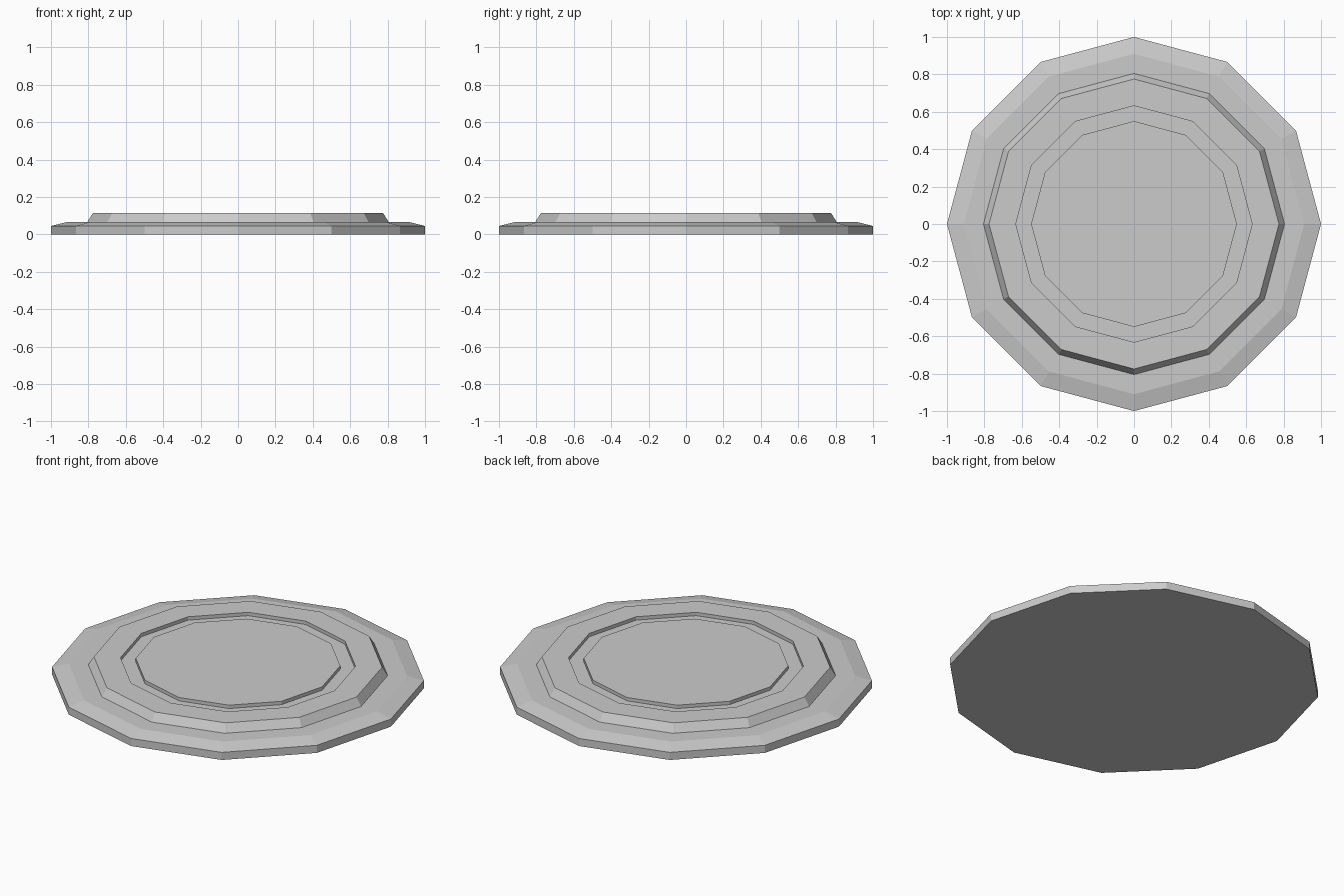
import bpy
import bmesh
from math import cos, sin, tau

SIDES = 12

cube = bpy.data.objects.get("Cube")
if cube:
    bpy.data.objects.remove(cube, do_unlink=True)

grey = bpy.data.materials.new("plain grey")
grey.use_nodes = True
colour = (0.6, 0.6, 0.6, 1)
grey.diffuse_color = colour
grey.node_tree.nodes["Principled BSDF"].inputs["Base Color"].default_value = colour


def lathe(name, profile):
    """Turn a (radius, height) profile into a capped twelve-sided solid."""
    bm = bmesh.new()
    rings = [[bm.verts.new((r * cos(tau * i / SIDES), r * sin(tau * i / SIDES), z))
              for i in range(SIDES)] for r, z in profile]
    for low, high in zip(rings, rings[1:]):
        for i in range(SIDES):
            j = (i + 1) % SIDES
            bm.faces.new((low[i], low[j], high[j], high[i]))
    bm.faces.new(rings[0][::-1])
    bm.faces.new(rings[-1])
    mesh = bpy.data.meshes.new(name)
    bm.to_mesh(mesh)
    bm.free()
    mesh.materials.append(grey)
    obj = bpy.data.objects.new(name, mesh)
    bpy.context.collection.objects.link(obj)
    return obj


# Bevelled base, raised step, and a shallow groove around the centre plate
lathe("stepped_plate", [
    (1.0, 0.0), (1.0, 0.045), (0.91, 0.067),
    (0.805, 0.067), (0.775, 0.115),
    (0.632, 0.115), (0.632, 0.095),
    (0.55, 0.095), (0.55, 0.115),
])
